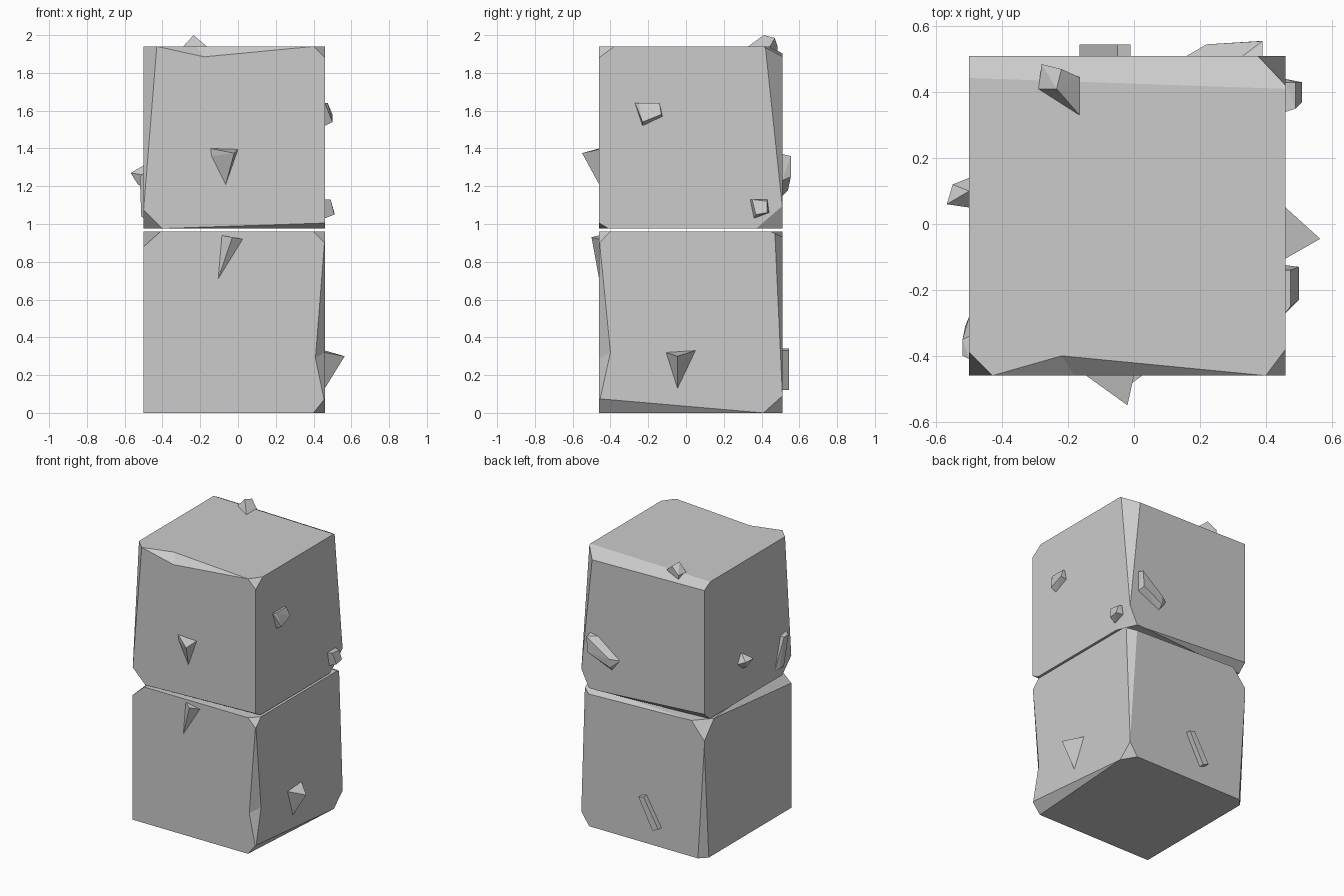
import bpy
import bmesh
from mathutils import Vector

default = bpy.data.objects.get("Cube")
if default:
    bpy.data.objects.remove(default, do_unlink=True)

LEFT, FRONT, BOTTOM = -1, -1, -1
RIGHT, BACK, TOP = 1, 1, 1
X_RANGE, Y_RANGE = (-0.5, 0.46), (-0.46, 0.51)
TOP_LEVEL = 1.94

# One stone colour for everything
stone = bpy.data.materials.new("grey stone")
stone.use_nodes = True
GREY = (0.6, 0.6, 0.6, 1)
stone.diffuse_color = GREY
stone.node_tree.nodes["Principled BSDF"].inputs["Base Color"].default_value = GREY


def add_object(name, bm):
    """Turn a bmesh into a flat-shaded stone object."""
    bmesh.ops.recalc_face_normals(bm, faces=bm.faces)
    mesh = bpy.data.meshes.new(name)
    bm.to_mesh(mesh)
    bm.free()
    mesh.materials.append(stone)
    obj = bpy.data.objects.new(name, mesh)
    bpy.context.collection.objects.link(obj)
    return obj


def hull(name, points):
    """Convex solid around a few points."""
    bm = bmesh.new()
    for point in points:
        bm.verts.new(point)
    result = bmesh.ops.convex_hull(bm, input=bm.verts)
    loose = {g for g in result["geom_interior"] + result["geom_unused"]
             if isinstance(g, bmesh.types.BMVert)}
    bmesh.ops.delete(bm, geom=list(loose), context="VERTS")
    return add_object(name, bm)


def block(name, z_range, chips):
    """Box whose corners are sliced off; each chip gives a corner and three setbacks."""
    ranges = (X_RANGE, Y_RANGE, z_range)
    bm = bmesh.new()
    bmesh.ops.create_cube(bm, size=1)
    for vert in bm.verts:
        vert.co = [r[0] if c < 0 else r[1] for c, r in zip(vert.co, ranges)]
    for signs, setback in chips:
        corner = Vector([r[0] if s < 0 else r[1] for s, r in zip(signs, ranges)])
        normal = Vector([s / d for s, d in zip(signs, setback)]).normalized()
        on_plane = corner - Vector((signs[0] * setback[0], 0, 0))
        cut = bmesh.ops.bisect_plane(
            bm, geom=bm.verts[:] + bm.edges[:] + bm.faces[:], dist=1e-5,
            plane_co=on_plane, plane_no=normal, clear_outer=True)
        rim = [g for g in cut["geom_cut"] if isinstance(g, bmesh.types.BMEdge)]
        bmesh.ops.holes_fill(bm, edges=rim, sides=0)
    return add_object(name, bm)


def carve(target, points):
    """Subtract a convex notch and bake the result."""
    cutter = hull("notch_cutter", points)
    cutter.hide_render = True
    modifier = target.modifiers.new("notch", "BOOLEAN")
    modifier.operation = "DIFFERENCE"
    modifier.solver = "EXACT"
    modifier.object = cutter
    graph = bpy.context.evaluated_depsgraph_get()
    baked = bpy.data.meshes.new_from_object(target.evaluated_get(graph))
    target.modifiers.clear()
    target.data = baked
    bpy.data.objects.remove(cutter, do_unlink=True)


# Maps from (across, along, outward) on a block side to space
SIDES = {
    "front": lambda a, b, h: (a, Y_RANGE[0] - h, b),
    "back": lambda a, b, h: (a, Y_RANGE[1] + h, b),
    "left": lambda a, b, h: (X_RANGE[0] - h, a, b),
    "right": lambda a, b, h: (X_RANGE[1] + h, a, b),
    "top": lambda a, b, h: (a, b, TOP_LEVEL + h),
}


def shard(name, side, base, tips):
    """Small stone splinter rooted slightly inside a block side."""
    place = SIDES[side]
    points = [place(a, b, h) for a, b in base for h in (-0.03, 0)]
    hull(name, points + [place(*tip) for tip in tips])


# Lower block: tapered edge chips and corner chips
lower = block("lower_block", (0, 0.96), [
    ((LEFT, FRONT, TOP), (0.09, 0.86, 0.08)),
    ((RIGHT, FRONT, TOP), (0.06, 0.06, 0.06)),
    ((RIGHT, FRONT, BOTTOM), (0.06, 0.87, 0.075)),
    ((RIGHT, BACK, BOTTOM), (0.06, 0.1, 0.09)),
    ((RIGHT, BACK, TOP), (0.06, 0.04, 0.86)),
    ((LEFT, BACK, BOTTOM), (0.05, 0.05, 0.8)),
    ((LEFT, BACK, TOP), (0.1, 0.11, 0.12)),
    ((RIGHT, BACK, TOP), (0.86, 0.06, 0.03)),
])
# Broken front right edge
carve(lower, [(0.46, -0.46, 0.93), (0.46, -0.46, 0.05), (0.41, -0.46, 0.29),
              (0.46, -0.4, 0.32), (0.6, -0.6, 0.3)])

# Upper block
upper = block("upper_block", (0.975, TOP_LEVEL), [
    ((RIGHT, BACK, TOP), (0.09, 0.09, 0.85)),
    ((RIGHT, BACK, BOTTOM), (0.06, 0.14, 0.12)),
    ((LEFT, FRONT, TOP), (0.07, 0.07, 0.87)),
    ((LEFT, FRONT, BOTTOM), (0.1, 0.1, 0.1)),
    ((RIGHT, FRONT, BOTTOM), (0.9, 0.05, 0.03)),
    ((RIGHT, FRONT, TOP), (0.06, 0.08, 0.06)),
    ((LEFT, BACK, BOTTOM), (0.83, 0.06, 0.055)),
    ((RIGHT, BACK, TOP), (2.9, 0.1, 0.055)),
])
# Broken front top edge
carve(upper, [(-0.43, -0.46, 1.94), (0.4, -0.46, 1.94), (-0.22, -0.4, 1.94),
              (-0.18, -0.46, 1.885), (-0.2, -0.6, 2.1)])

# Splinters on the front
shard("upper_front_spike", "front",
      [(-0.145, 1.4), (0, 1.395), (-0.065, 1.21), (-0.14, 1.36)], [(-0.02, 1.375, 0.09)])
shard("lower_front_spike", "front",
      [(-0.085, 0.94), (0.025, 0.92), (-0.105, 0.71)], [(-0.03, 0.93, 0.04)])

# Splinters on the right
shard("lower_right_spike", "right",
      [(-0.105, 0.32), (0.05, 0.33), (-0.045, 0.13)], [(-0.045, 0.3, 0.105)])
shard("upper_right_pebble", "right",
      [(-0.27, 1.64), (-0.14, 1.64), (-0.125, 1.57), (-0.23, 1.52)],
      [(-0.25, 1.64, 0.015), (-0.14, 1.64, 0.015), (-0.13, 1.58, 0.04), (-0.23, 1.54, 0.04)])
shard("corner_pebble", "right",
      [(0.34, 1.13), (0.43, 1.13), (0.44, 1.06), (0.36, 1.03)],
      [(0.35, 1.13, 0.03), (0.43, 1.12, 0.03), (0.43, 1.06, 0.05), (0.37, 1.05, 0.05)])

# Splinters on the left
shard("left_pebble", "left",
      [(0.05, 1.26), (0.1, 1.31), (0.14, 1.24), (0.08, 1.19)],
      [(0.06, 1.27, 0.068), (0.12, 1.26, 0.05), (0.08, 1.21, 0.03)])
shard("left_slab", "left",
      [(-0.41, 1.27), (-0.34, 1.26), (-0.28, 1.04), (-0.36, 1.03)],
      [(-0.4, 1.25, 0.02), (-0.35, 1.25, 0.02), (-0.31, 1.04, 0.012), (-0.36, 1.04, 0.012)])

# Splinters on the back
slab = [(0.39, 1.37), (0.33, 1.36), (0.16, 1.23), (0.22, 1.15), (0.39, 1.23)]
shard("upper_back_slab", "back", slab,
      [(0.39, 1.36, 0.045), (0.22, 1.24, 0.035), (0.22, 1.18, 0.03), (0.38, 1.25, 0.045)])
strip = [(-0.05, 0.34), (-0.01, 0.33), (-0.12, 0.12), (-0.165, 0.14)]
shard("lower_back_strip", "back", strip, [(a, b, 0.035) for a, b in strip])

# Pebble on the top
shard("top_pebble", "top",
      [(-0.28, 0.485), (-0.165, 0.445), (-0.165, 0.33), (-0.29, 0.41)],
      [(-0.235, 0.41, 0.06), (-0.22, 0.47, 0.045)])
